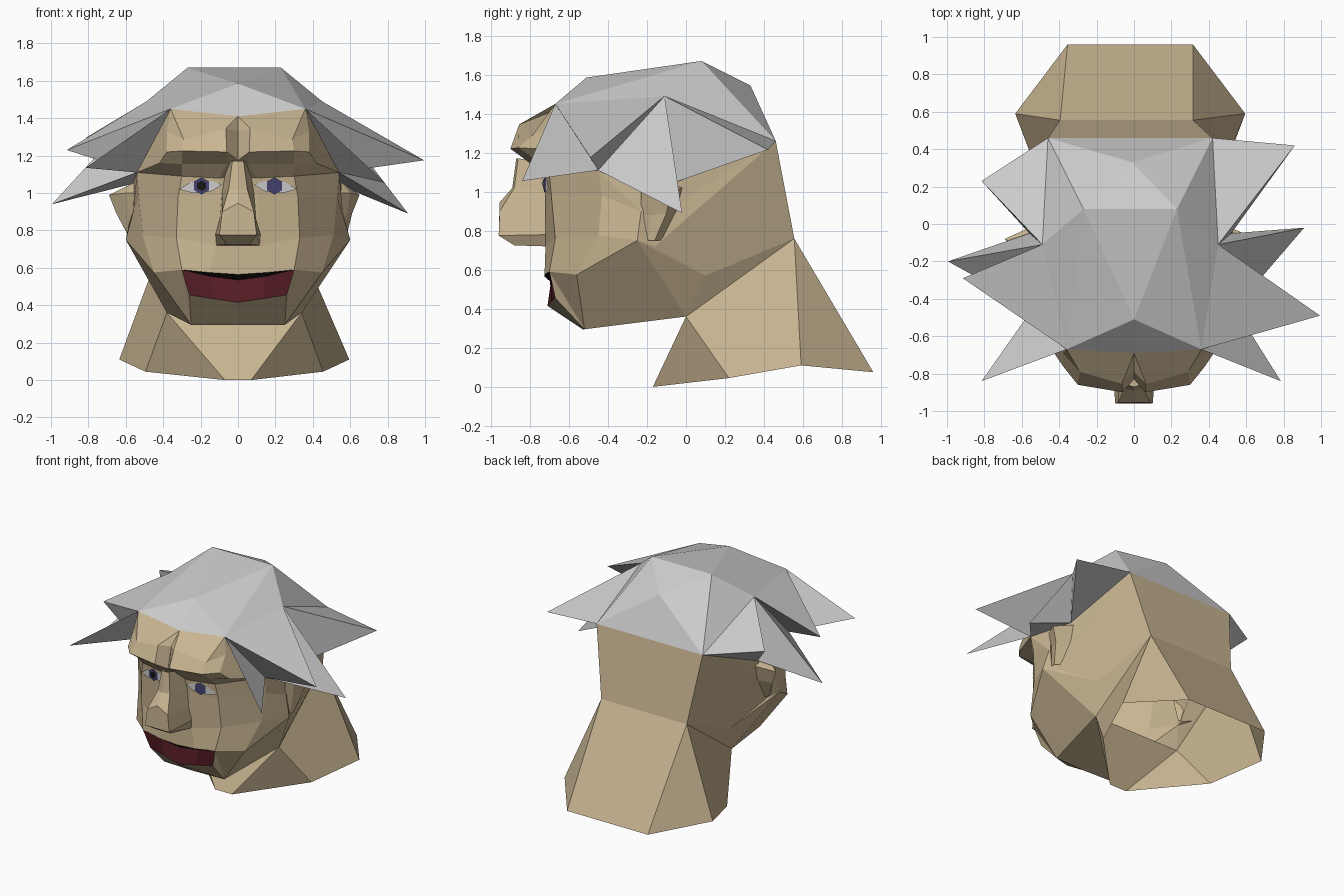
import bpy, bmesh, math

if "Cube" in bpy.data.objects:
    bpy.data.objects.remove(bpy.data.objects["Cube"])


def material(name, rgb):
    m = bpy.data.materials.new(name)
    m.diffuse_color = (*rgb, 1)
    m.use_nodes = True
    m.node_tree.nodes["Principled BSDF"].inputs["Base Color"].default_value = m.diffuse_color
    return m


SKIN = material("skin", (.58, .46, .285))
LIP = material("lip", (.10, .013, .02))
DARK = material("dark", (.01, .007, .007))
BLUE = material("iris_blue", (.06, .055, .17))


def lean(p):
    """The back of the model sits slightly off centre."""
    x, y, z = p
    return (x - (.02 if y > -.15 else 0) - (.02 if .5 < y < .58 else 0), y, z)


def build(name, polys, mat=None, recalc=True):
    """Weld a list of coordinate polygons into one flat-shaded object."""
    bm = bmesh.new()
    seen = {}
    for poly in polys:
        pts = list(dict.fromkeys(poly))
        if len(pts) < 3:
            continue
        for p in pts:
            if p not in seen:
                seen[p] = bm.verts.new(lean(p))
        vs = [seen[p] for p in pts]
        if not bm.faces.get(vs):
            bm.faces.new(vs)
    if recalc:
        bmesh.ops.recalc_face_normals(bm, faces=bm.faces)
    me = bpy.data.meshes.new(name)
    bm.to_mesh(me)
    bm.free()
    if mat:
        me.materials.append(mat)
    ob = bpy.data.objects.new(name, me)
    bpy.context.collection.objects.link(ob)
    return ob


def loft(*rows):
    """Quads between successive rows (repeated points collapse to triangles)."""
    return [(a[i], a[i + 1], b[i + 1], b[i])
            for a, b in zip(rows, rows[1:]) for i in range(len(a) - 1)]


def flip(p):
    return (-p[0] if p[0] else 0, p[1], p[2])


def both(polys):
    return polys + [tuple(flip(p) for p in reversed(q)) for q in polys]


# Shared landmarks on the right half
C0, F = (0, -.69, 1.41), (.36, -.67, 1.45)            # hairline
B1, B2 = (.54, -.45, 1.11), (.54, -.05, 1.05)         # hair base at temple, ear
K, N = (.44, .46, 1.26), (.355, .555, .76)            # back hairline, nape
J, G, R = (.36, 0, .36), (.42, .1, .57), (.6, -.25, .75)   # jaw angle, nape side, cheek
Q, CH = (.45, -.56, .575), (.25, -.52, .295)          # jowl, chin corner
K0, N0, J0, CH0 = (0, .46, 1.26), (0, .555, .76), (0, 0, .36), (0, -.53, .295)
MC, LC, L0 = (.3, -.7, .59), (.26, -.67, .455), (0, -.71, .415)   # mouth

# Forehead, frowning brow and face rows from centre to side
face = [
    [C0, C0, F, F],
    [(0, -.79, 1.33), (.065, -.855, 1.345), (.29, -.79, 1.285), (.38, -.69, 1.33)],
    [(0, -.83, 1.175), (.06, -.9, 1.22), (.3, -.86, 1.225), (.38, -.76, 1.22)],
    [(0, -.81, 1.155), (.06, -.81, 1.155), (.3, -.76, 1.155), (.42, -.7, 1.16)],
    [(0, -.73, 1.09), (.1, -.73, 1.08), (.3, -.7, 1.09), B1],
    [(0, -.72, .98), (.1, -.72, .99), (.32, -.69, .98), (.53, -.43, .98)],
    [(0, -.72, .72), (.12, -.72, .72), (.33, -.67, .76), (.51, -.45, .775)],
    [(0, -.725, .565), (.15, -.725, .575), MC, Q],
]
head = loft(*face)
head += loft([r[3] for r in face[:4]], [B1] * 4)                 # temple
head += loft([L0, LC, MC, Q], [CH0, CH, CH, CH], [J0, J, J, J])  # chin
head += loft([B1, face[5][3], face[6][3], Q, CH],                # side and jaw
             [B1, (.56, -.23, .9), R, R, J],
             [B2, (.55, -.1, .9), (.55, -.16, .72), G, J],
             [K, K, K, N, J])
head += loft([K0, K], [N0, N])                                   # back
# Neck flaring to an open base
head += loft([J0, J, J, N, N, N0],
             [(0, -.17, 0), (.07, -.17, 0), (.475, .22, .045),
              (.615, .59, .11), (.335, .96, .075), (0, .96, .075)])
build("head", both(head), SKIN)

# Nose
nose = loft(
    [(0, -.87, 1.17), (.03, -.86, 1.17), (.06, -.75, 1.16)],
    [(0, -.89, 1.02), (.05, -.88, 1.02), (.085, -.72, 1.0)],
    [(0, -.955, .945), (.085, -.955, .9), (.095, -.72, .87)],
    [(0, -.96, .775), (.1, -.96, .775), (.12, -.72, .78)],
    [(0, -.88, .725), (.06, -.88, .725), (.115, -.72, .72)],
    [(0, -.72, .72)] * 3)
build("nose", both(nose), SKIN)

# Ears
ear = loft(
    [(.55, -.16, 1.06)] * 4,
    [(.55, -.23, 1.0), (.6, -.19, 1.0), (.67, -.08, .99), (.54, -.02, 1.02)],
    [(.55, -.23, .88), (.58, -.18, .88), (.63, -.1, .89), (.54, -.05, .9)],
    [(.56, -.2, .75), (.57, -.19, .75), (.575, -.16, .75), (.55, -.12, .75)])
build("ears", both(ear), SKIN)

# Mouth: shadowed upper lip edge and red lower lip
upper = [face[7][0], face[7][1], MC]
inner = [(0, -.69, .535), (.15, -.69, .555), MC]
build("upper_lip", both(loft(upper, inner)), DARK)
build("lower_lip", both(loft(inner, [L0, (.13, -.69, .435), LC])), LIP)


# Eyes lie just in front of the socket plane
def on_face(x, z, lift):
    return (x, -.73 + .15 * (x - .1) - lift, z)


def disc(r, lift, n=6):
    return [tuple(on_face(.195 + r * math.cos(math.tau * (i + .5) / n),
                          1.038 + r * math.sin(math.tau * (i + .5) / n), lift)
                  for i in range(n))]


lids = [(.085, 1.045), (.14, 1.01), (.24, 1.0), (.315, 1.02), (.25, 1.06), (.14, 1.065)]
build("eye_whites", both([tuple(on_face(x, z, .005) for x, z in lids)]), recalc=False)
build("irises", both(disc(.046, .009)), BLUE, False)
build("pupil", [tuple(flip(p) for p in reversed(disc(.028, .013)[0]))], DARK, False)

# Hair cap with four uneven spikes on each side
S, T, T0, KT = (.47, -.11, 1.49), (.25, .08, 1.67), (0, -.51, 1.585), (.01, .33, 1.545)
cap = [(C0, F, T0), (T0, F, T), (F, S, T), (T, S, K)]


def spikes(p1, p2, p3, p4):
    out = [(F, p1, B1)]
    for tip, a, b, c in ((p2, F, S, B1), (p3, B1, S, B2), (p4, B2, S, K)):
        out += [(a, b, tip), (b, c, tip), (c, a, tip)]
    return out


right = spikes((.785, -.84, 1.055), (.995, -.49, 1.175), (.93, -.02, .89), (.88, .42, 1.215))
left = spikes((.815, -.84, 1.135), (.915, -.29, 1.23), (.995, -.2, .94), (.795, .23, 1.295))
hair = both(cap) + [(T, flip(T), T0), (flip(T), T, KT), (T, K, KT),
                    (KT, K, flip(K)), (KT, flip(K), flip(T))] + right
hair += [tuple(flip(p) for p in reversed(q)) for q in left]
build("hair", hair)
